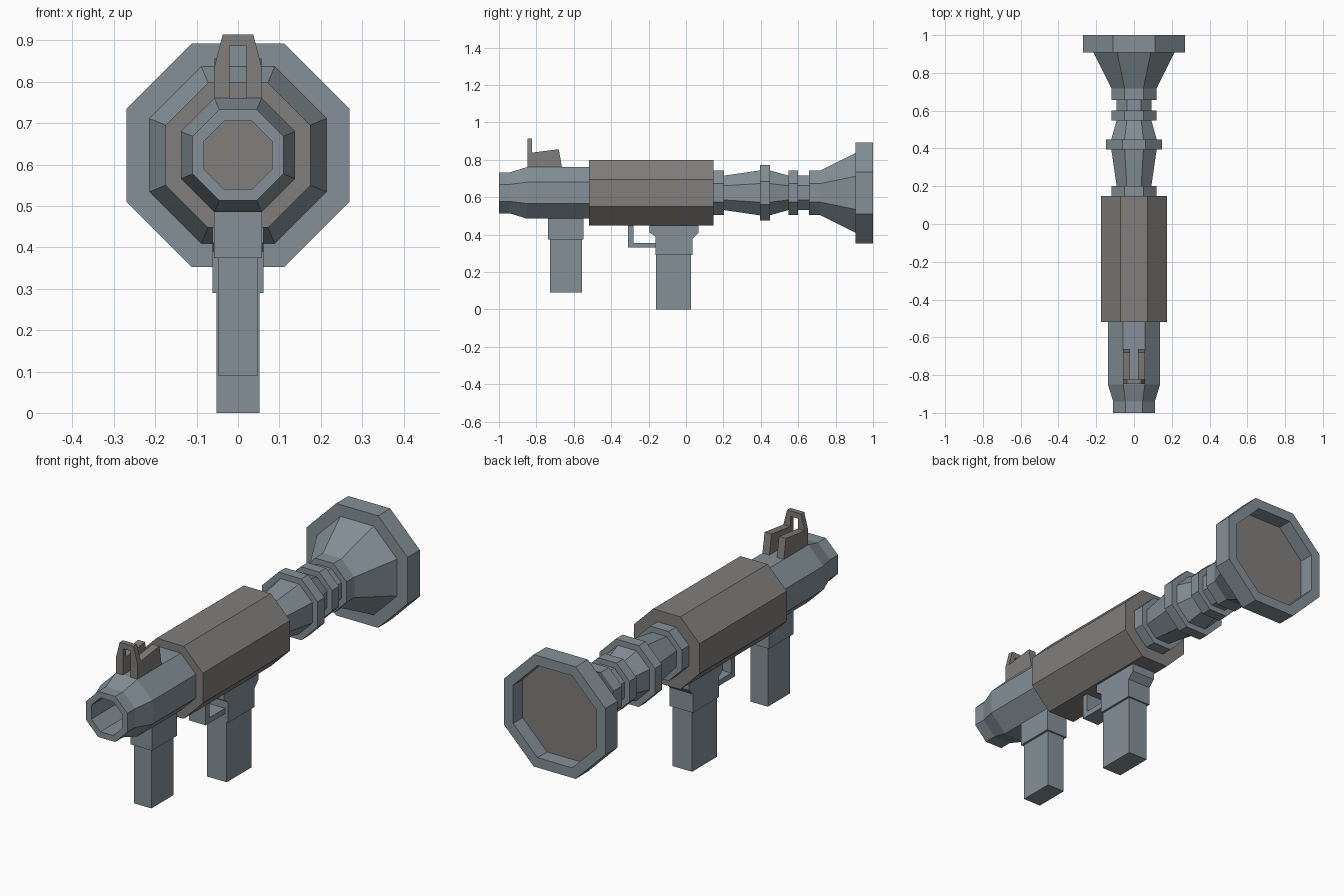
import bpy, bmesh, math

if "Cube" in bpy.data.objects:
    bpy.data.objects.remove(bpy.data.objects["Cube"])

CZ = 0.623  # height of the tube axis


def material(name, rgb):
    m = bpy.data.materials.new(name)
    m.diffuse_color = (*rgb, 1)
    m.use_nodes = True
    m.node_tree.nodes["Principled BSDF"].inputs["Base Color"].default_value = m.diffuse_color
    return m


BLUE = material("blue_grey", (0.23, 0.28, 0.31))
GREY = material("warm_grey", (0.22, 0.21, 0.205))


def finish(name, bm, mat):
    bmesh.ops.recalc_face_normals(bm, faces=bm.faces)
    me = bpy.data.meshes.new(name)
    bm.to_mesh(me)
    bm.free()
    me.materials.append(mat)
    ob = bpy.data.objects.new(name, me)
    bpy.context.collection.objects.link(ob)
    return ob


def octagon_lathe(name, profile, mat, hollow=False):
    """Sweep (y, apothem) points round the tube axis with eight sides."""
    bm = bmesh.new()
    rings = []
    for y, a in profile:
        r = a / math.cos(math.pi / 8)
        angles = [math.pi / 8 + k * math.pi / 4 for k in range(8)]
        rings.append([bm.verts.new((r * math.cos(t), y, CZ + r * math.sin(t))) for t in angles])
    pairs = list(zip(rings, rings[1:]))
    if hollow:
        pairs.append((rings[-1], rings[0]))
    else:
        bm.faces.new(rings[0])
        bm.faces.new(rings[-1])
    for a, b in pairs:
        for k in range(8):
            n = (k + 1) % 8
            bm.faces.new((a[k], a[n], b[n], b[k]))
    return finish(name, bm, mat)


def prism(name, outline, axis, lo, hi, mat):
    """Extrude an outline: axis 'x' takes (y, z) points, axis 'y' takes (x, z)."""
    bm = bmesh.new()
    place = (lambda p, d: (d, *p)) if axis == 'x' else (lambda p, d: (p[0], d, p[1]))
    a = [bm.verts.new(place(p, lo)) for p in outline]
    b = [bm.verts.new(place(p, hi)) for p in outline]
    bm.faces.new(a)
    bm.faces.new(b)
    for i in range(len(a)):
        j = (i + 1) % len(a)
        bm.faces.new((a[i], a[j], b[j], b[i]))
    return finish(name, bm, mat)


def block(name, half_x, y0, y1, z0, z1, mat):
    return prism(name, [(y0, z0), (y1, z0), (y1, z1), (y0, z1)], 'x', -half_x, half_x, mat)


# Tube: hollow muzzle, thick middle sleeve, ribbed tail with flared rear
octagon_lathe("front_tube", [(-0.518, 0.082), (-1, 0.082), (-1, 0.11), (-0.94, 0.11),
                             (-0.85, 0.138), (-0.518, 0.138)], BLUE, hollow=True)
octagon_lathe("body_sleeve", [(-0.518, 0.175), (0.147, 0.175)], GREY)
octagon_lathe("rear_flare", [
    (0.147, 0.119), (0.202, 0.119), (0.202, 0.092), (0.395, 0.12),
    (0.395, 0.148), (0.448, 0.148), (0.448, 0.12), (0.548, 0.092),
    (0.548, 0.119), (0.60, 0.119), (0.60, 0.092), (0.657, 0.092),
    (0.657, 0.119), (0.717, 0.119), (0.907, 0.214), (0.907, 0.27),
    (1, 0.27), (1, 0.222), (0.925, 0.222)], BLUE)
octagon_lathe("rear_disc", [(0.915, 0.2), (0.927, 0.222)], GREY)

# Sight: slotted upright plate with two side rails
prism("sight_plate", [(-0.057, 0.75), (-0.057, 0.837), (-0.037, 0.914), (0.037, 0.914),
                      (0.057, 0.837), (0.057, 0.75), (0.02, 0.75), (0.02, 0.887),
                      (-0.02, 0.887), (-0.02, 0.75)], 'y', -0.848, -0.823, GREY)
for side, lo, hi in (("left", -0.057, -0.02), ("right", 0.02, 0.057)):
    prism(side + "_sight_rail", [(-0.823, 0.75), (-0.823, 0.838), (-0.68, 0.856), (-0.662, 0.75)],
          'x', lo, hi, GREY)

# Front grip
block("front_grip_collar", 0.058, -0.737, -0.549, 0.374, 0.50, BLUE)
block("front_grip", 0.047, -0.727, -0.557, 0.089, 0.374, BLUE)

# Rear grip with its bracket and trigger guard
prism("rear_grip_bracket", [(-0.195, 0.46), (-0.195, 0.41), (-0.163, 0.39), (-0.163, 0.29),
                            (0.036, 0.29), (0.036, 0.38), (0.067, 0.41), (0.067, 0.46)],
      'x', -0.062, 0.062, BLUE)
block("rear_grip", 0.052, -0.16, 0.028, 0, 0.29, BLUE)
prism("trigger_guard", [(-0.31, 0.46), (-0.31, 0.33), (-0.16, 0.33), (-0.16, 0.356),
                        (-0.281, 0.356), (-0.281, 0.46)], 'x', -0.045, 0.045, BLUE)
